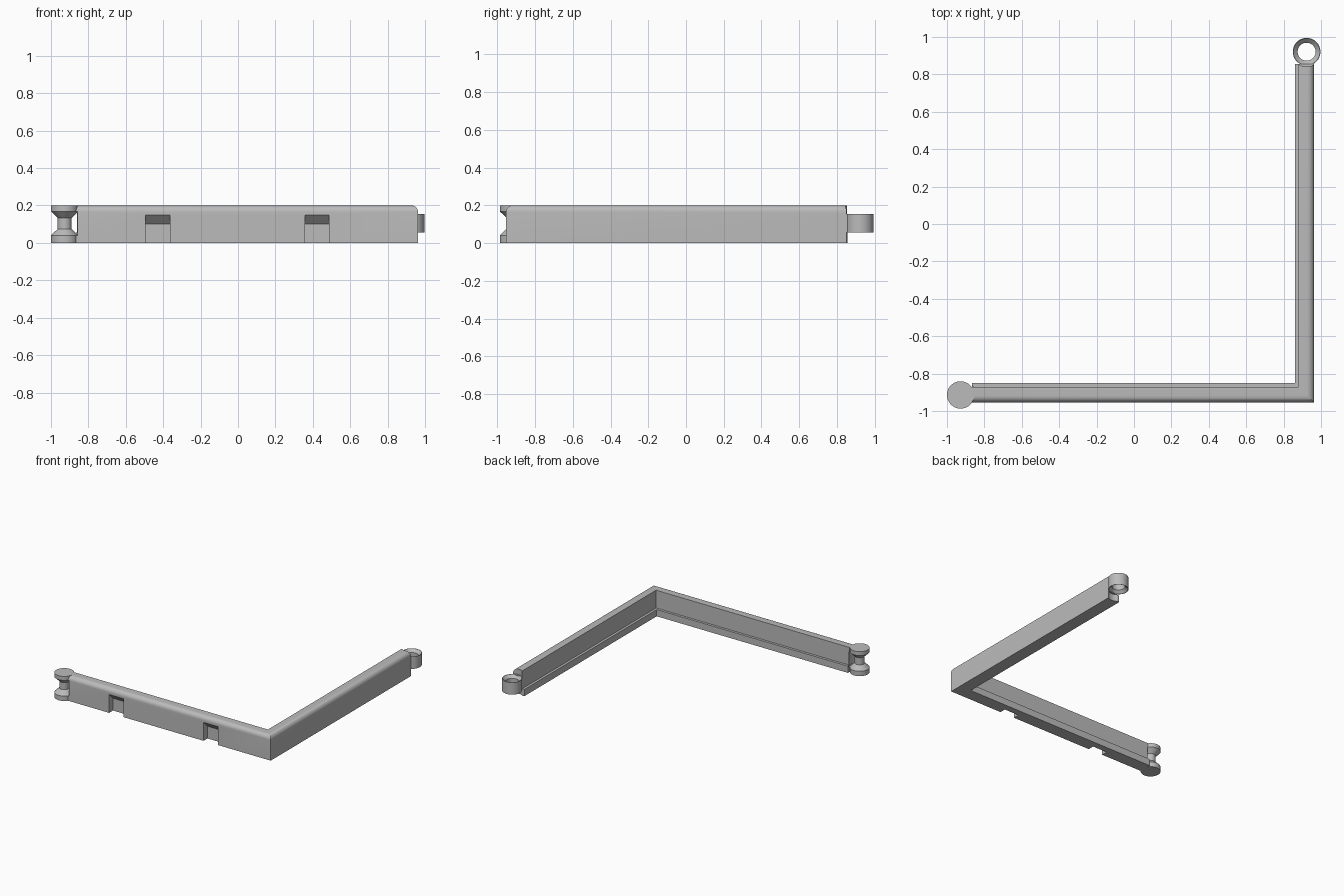
import bpy, bmesh, math

cube = bpy.data.objects.get("Cube")
if cube:
    bpy.data.objects.remove(cube, do_unlink=True)

grey = bpy.data.materials.new("plain grey")
grey.use_nodes = True
colour = (0.5, 0.5, 0.5, 1)
grey.diffuse_color = colour
grey.node_tree.nodes["Principled BSDF"].inputs["Base Color"].default_value = colour

OUT_X, OUT_Y = 0.963, -0.954          # outer faces of the two arms
START_X, END_Y = -0.865, 0.855        # free ends of the arms
POST = (-0.927, -0.914)
RING = (0.923, 0.921)


def make(name, verts, faces):
    mesh = bpy.data.meshes.new(name)
    mesh.from_pydata(verts, [], faces)
    bm = bmesh.new()
    bm.from_mesh(mesh)
    bmesh.ops.recalc_face_normals(bm, faces=bm.faces)
    bm.to_mesh(mesh)
    bm.free()
    mesh.materials.append(grey)
    obj = bpy.data.objects.new(name, mesh)
    bpy.context.collection.objects.link(obj)
    return obj


def loft(name, sections):
    """Join equal cross-sections and cap both ends."""
    n = len(sections[0])
    faces = [(s * n + i, s * n + (i + 1) % n, (s + 1) * n + (i + 1) % n, (s + 1) * n + i)
             for s in range(len(sections) - 1) for i in range(n)]
    faces += [tuple(range(n)), tuple(range((len(sections) - 1) * n, len(sections) * n))]
    return make(name, [p for s in sections for p in s], faces)


def lathe(name, centre, profile, closed=False, n=64):
    """Turn (radius, z) points about a vertical axis."""
    rings = [[(centre[0] + r * math.cos(2 * math.pi * k / n),
               centre[1] + r * math.sin(2 * math.pi * k / n), z) for k in range(n)]
             for r, z in profile]
    if not closed:
        return loft(name, rings)
    m = len(rings)
    faces = [(s * n + i, s * n + (i + 1) % n, (s + 1) % m * n + (i + 1) % n, (s + 1) % m * n + i)
             for s in range(m) for i in range(n)]
    return make(name, [p for s in rings for p in s], faces)


def smooth(obj):
    bpy.ops.object.select_all(action='DESELECT')
    obj.select_set(True)
    bpy.context.view_layer.objects.active = obj
    bpy.ops.object.shade_smooth_by_angle(angle=math.radians(30))


# Corner frame: stepped section with a rounded outer top, mitred at the corner
R = 0.035
section = [(0, 0)]
section += [(R - R * math.cos(a), 0.2 - R + R * math.sin(a))
            for a in (math.pi / 2 * k / 8 for k in range(9))]
section += [(0.083, 0.2), (0.083, 0.055), (0.103, 0.055), (0.103, 0)]
frame = loft("corner_frame", [
    [(START_X, OUT_Y + u, z) for u, z in section],
    [(OUT_X - u, OUT_Y + u, z) for u, z in section],
    [(OUT_X - u, END_Y, z) for u, z in section]])

# Clip slots with a sloping ceiling, open at the bottom
cutters = []
for x in (-0.429, 0.422):
    slot = [(-0.05, -0.05), (-0.05, 0.15), (0, 0.15), (0.05, 0.1), (0.05, -0.05)]
    cutters.append(loft("slot_cutter", [[(x + dx, OUT_Y + u, z) for u, z in slot]
                                        for dx in (-0.065, 0.065)]))

# Round clearances at the hinge ends
cutters.append(lathe("post_clearance", POST, [(0.08, 0.04), (0.08, 0.168)]))
cutters.append(lathe("ring_clearance_top", RING, [(0.08, 0.155), (0.08, 0.25)]))
cutters.append(lathe("ring_clearance_bottom", RING, [(0.08, -0.05), (0.08, 0.056)]))

for cutter in cutters:
    cutter.hide_render = True
    mod = frame.modifiers.new(cutter.name, 'BOOLEAN')
    mod.operation = 'DIFFERENCE'
    mod.solver = 'EXACT'
    mod.object = cutter
smooth(frame)
for mod in list(frame.modifiers):
    bpy.ops.object.modifier_apply(modifier=mod.name)
for cutter in cutters:
    bpy.data.objects.remove(cutter, do_unlink=True)

# Spool-shaped hinge post
smooth(lathe("hinge_post", POST, [
    (0.073, 0), (0.073, 0.04), (0.037, 0.075),
    (0.037, 0.133), (0.073, 0.168), (0.073, 0.2)]))

# Hinge ring with a flared bore
smooth(lathe("hinge_ring", RING, [
    (0.074, 0.056), (0.074, 0.155), (0.071, 0.155),
    (0.048, 0.132), (0.048, 0.079), (0.071, 0.056)], closed=True))
